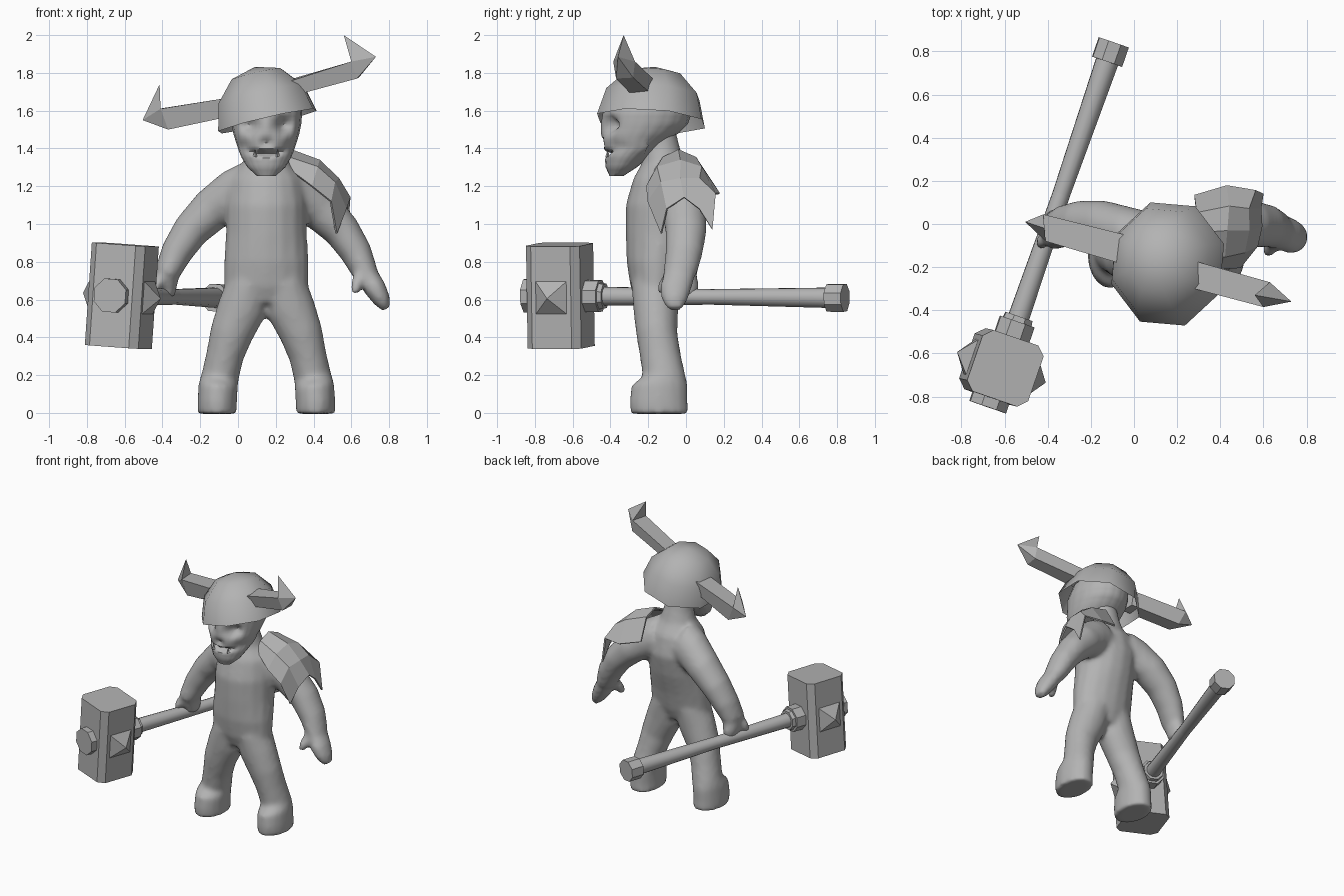
import bpy, bmesh, math
from mathutils import Vector, Matrix

if "Cube" in bpy.data.objects:
    bpy.data.objects.remove(bpy.data.objects["Cube"])

grey = bpy.data.materials.new("plain_grey")
grey.diffuse_color = (0.45, 0.45, 0.45, 1)
grey.use_nodes = True
grey.node_tree.nodes["Principled BSDF"].inputs["Base Color"].default_value = grey.diffuse_color
CX = 0.15  # body symmetry plane


def finish(name, bm, angle=None):
    """Turn a bmesh into an object; smooth below the given angle, else flat."""
    bmesh.ops.recalc_face_normals(bm, faces=bm.faces[:])
    me = bpy.data.meshes.new(name)
    bm.to_mesh(me)
    bm.free()
    me.materials.append(grey)
    if angle is not None:
        for p in me.polygons:
            p.use_smooth = True
        me.set_sharp_from_angle(angle=angle)
    ob = bpy.data.objects.new(name, me)
    bpy.context.collection.objects.link(ob)
    return ob


def tube(bm, path, sides=16, flip=False):
    """Loft ellipses along (x, y, z, radius, y_radius); flip mirrors the body side."""
    pts = [Vector((2 * CX - p[0] if flip else p[0], p[1], p[2])) for p in path]
    rings = []
    for i, p in enumerate(pts):
        t = pts[min(i + 1, len(pts) - 1)] - pts[max(i - 1, 0)]
        u = Vector((t.z, 0, -t.x)).normalized()
        ring = []
        for k in range(sides):
            a = 2 * math.pi * k / sides
            ring.append(bm.verts.new(p + u * math.cos(a) * path[i][3]
                                     + Vector((0, math.sin(a) * path[i][4], 0))))
        rings.append(ring)
    for a, b in zip(rings, rings[1:]):
        for k in range(sides):
            j = (k + 1) % sides
            bm.faces.new((a[k], a[j], b[j], b[k]))
    bm.faces.new(rings[0])
    bm.faces.new(rings[-1])


# Body: torso, neck, legs and arms blended into one skin
bm = bmesh.new()
tube(bm, [(CX, -.15, 1.52, .09, .09), (CX, -.13, 1.40, .10, .10), (CX, -.12, 1.32, .125, .115),
          (CX, -.115, 1.24, .19, .165), (CX, -.12, 1.10, .215, .20), (CX, -.135, .95, .215, .185),
          (CX, -.155, .80, .225, .16), (CX, -.16, .67, .225, .135), (CX, -.16, .58, .14, .10)])
leg = [(.06, -.16, .68, .12, .13), (.02, -.16, .55, .13, .12), (-.035, -.155, .42, .115, .11),
       (-.07, -.135, .30, .10, .11), (-.095, -.115, .19, .10, .115), (-.105, -.14, .145, .105, .15),
       (-.11, -.145, .06, .105, .155), (-.11, -.14, -.005, .105, .155)]
arm = [(.06, -.08, 1.18, .15, .14), (-.02, -.05, 1.155, .135, .13), (-.14, -.01, 1.075, .115, .12),
       (-.25, .0, .965, .098, .11), (-.325, -.01, .85, .085, .10), (-.375, -.03, .74, .068, .09)]
open_hand = [(-.37, -.03, .75, .06, .085), (-.425, -.055, .66, .06, .085),
             (-.46, -.06, .60, .048, .07), (-.485, -.06, .55, .025, .04)]
open_thumb = [(-.36, -.06, .75, .04, .05), (-.33, -.11, .68, .035, .04), (-.315, -.13, .63, .02, .025)]
grip_hand = [(-.37, -.03, .75, .06, .085), (-.375, -.01, .68, .055, .08), (-.37, .0, .61, .035, .06)]
grip_thumb = [(-.39, -.06, .74, .035, .04), (-.425, -.08, .69, .03, .035), (-.44, -.09, .64, .02, .025)]
for side in (False, True):
    tube(bm, leg, flip=side)
    tube(bm, arm, flip=side)
    for part in ((open_hand, open_thumb) if side else (grip_hand, grip_thumb)):
        tube(bm, part, flip=side)
body = finish("body", bm, math.pi)
rem = body.modifiers.new("blend", 'REMESH')
rem.mode = 'VOXEL'
rem.voxel_size = 0.016
rem.use_smooth_shade = True
smo = body.modifiers.new("soften", 'SMOOTH')
smo.factor = 0.5
smo.iterations = 8

# Head: lofted skull with sunken eyes, cheeks and mouth
rows = [(1.255, .05, -.405, -.33), (1.30, .10, -.425, -.26), (1.35, .13, -.43, -.20),
        (1.385, .145, -.435, -.16), (1.43, .16, -.445, -.11), (1.48, .175, -.45, -.04),
        (1.53, .185, -.45, .01), (1.59, .19, -.44, .03), (1.68, .17, -.39, .02)]
bm = bmesh.new()
tube(bm, [(CX, (a + b) / 2, z, hx, (b - a) / 2) for z, hx, a, b in rows], sides=20)
bmesh.ops.subdivide_edges(bm, edges=bm.edges[:], cuts=2, use_grid_fill=True)
for v in bm.verts:
    x, z = abs(v.co.x - CX), v.co.z
    if v.co.y < -.22:
        eye = math.exp(-((x - .09) / .04) ** 2 - ((z - 1.525) / .04) ** 2)
        cheek = math.exp(-((x - .13) / .04) ** 2 - ((z - 1.41) / .035) ** 2)
        mouth = math.exp(-(x / .085) ** 4 - ((z - 1.37 - x * .15) / .012) ** 2)
        nose = math.exp(-(x / .03) ** 2 - ((z - 1.43) / .02) ** 2)
        v.co.y += .07 * eye + .025 * cheek + .05 * mouth + .025 * nose
finish("head", bm, math.radians(50))

# Fangs at the corners of the mouth
bm = bmesh.new()
for x in (-.06, .06):
    bmesh.ops.create_cone(bm, segments=4, radius1=.012, radius2=0, depth=.04,
                          matrix=Matrix.Translation((CX + x, -.415, 1.375)))
finish("fangs", bm)

# Helmet: tilted eight-sided open dome
bm = bmesh.new()
tilt = Matrix.Translation((.155, -.185, 1.55)) @ Matrix.Rotation(math.radians(-13), 4, 'Y') \
    @ Matrix.Rotation(math.radians(-4), 4, 'X')
rings = []
for r, h in ((.295, -.005), (.255, .14), (.15, .25)):
    rings.append([bm.verts.new(tilt @ Vector((r * .95 * math.cos(a), r * 1.02 * math.sin(a), h)))
                  for a in [math.radians(45 * k + 18) for k in range(8)]])
top = bm.verts.new(tilt @ Vector((0, 0, .29)))
for k in range(8):
    j = (k + 1) % 8
    for a, b in zip(rings, rings[1:]):
        bm.faces.new((a[k], a[j], b[j], b[k]))
    bm.faces.new((rings[2][k], rings[2][j], top))
finish("helmet", bm, math.radians(60))


def horn(name, base, bend, outer, tip):
    """Four-sided shaft (two top, two bottom corners) with a hooked point."""
    bm = bmesh.new()
    a = [bm.verts.new(p) for p in base]
    b = [bm.verts.new(p) for p in bend]
    o, t = bm.verts.new(outer), bm.verts.new(tip)
    for k in range(4):
        j = (k + 1) % 4
        bm.faces.new((a[k], a[j], b[j], b[k]))
    bm.faces.new(a)
    for f in ((b[2], b[3], o), (b[1], b[2], o), (b[3], b[0], o), (b[0], b[1], t), (b[1], o, t), (o, b[0], t)):
        bm.faces.new(f)
    finish(name, bm)


horn("left_horn",
     [(.24, -.16, 1.755), (.24, -.29, 1.745), (.24, -.27, 1.665), (.24, -.17, 1.675)],
     [(.63, -.27, 1.86), (.60, -.385, 1.86), (.63, -.37, 1.77), (.64, -.28, 1.775)],
     (.73, -.36, 1.885), (.56, -.33, 2.0))
horn("right_horn",
     [(-.04, -.05, 1.67), (-.04, -.19, 1.67), (-.04, -.17, 1.57), (-.04, -.07, 1.57)],
     [(-.42, .045, 1.61), (-.41, -.08, 1.61), (-.37, -.07, 1.50), (-.37, .03, 1.50)],
     (-.505, .01, 1.55), (-.415, -.02, 1.74))

# Torn shoulder guard: a coarse draped sheet, inner edge to ragged rim
rows = [
    [(.27, -.16, 1.29), (.27, -.12, 1.35), (.28, -.04, 1.39), (.29, .05, 1.35), (.28, .13, 1.20)],
    [(.39, -.205, 1.20), (.42, -.15, 1.30), (.43, -.03, 1.335), (.44, .08, 1.30), (.43, .175, 1.16)],
    [(.49, -.20, 1.12), (.51, -.13, 1.22), (.53, -.03, 1.24), (.53, .07, 1.24), (.56, .155, 1.16)],
    [(.52, -.13, .95), (.57, -.10, 1.08), (.59, -.01, 1.14), (.585, .07, 1.08), (.595, .14, .97)]]
bm = bmesh.new()
grid = [[bm.verts.new(p) for p in row] for row in rows]
for a, b in zip(grid, grid[1:]):
    for k in range(4):
        bm.faces.new((a[k], a[k + 1], b[k + 1], b[k]))
guard = finish("shoulder_guard", bm)
sol = guard.modifiers.new("thickness", 'SOLIDIFY')
sol.thickness = 0.012
sol.offset = 0

# Hammer frame: local y runs along the handle, z is up the head
frame = Matrix.Translation((-.615, -.665, .62)) @ Matrix.Rotation(math.radians(-19.1), 4, 'Z') \
    @ Matrix.Rotation(math.radians(4), 4, 'Y') @ Matrix.Rotation(math.radians(-.4), 4, 'X')


def rod(name, y0, y1, r0, r1, sides):
    bm = bmesh.new()
    bmesh.ops.create_cone(bm, cap_ends=True, segments=sides, radius1=r0, radius2=r1, depth=y1 - y0,
                          matrix=frame @ Matrix.Translation((0, (y0 + y1) / 2, 0))
                          @ Matrix.Rotation(-math.pi / 2, 4, 'X') @ Matrix.Rotation(math.pi / sides, 4, 'Z'))
    finish(name, bm, math.radians(40))


rod("handle_front", .14, .85, .052, .042, 12)
rod("handle_rear", .85, 1.51, .042, .055, 12)
rod("butt_cap", 1.50, 1.595, .078, .078, 8)
rod("collar", .13, .225, .09, .09, 8)
rod("collar_ring", .22, .25, .075, .07, 8)
rod("front_boss", -.195, -.14, .095, .095, 8)

# Hammer head: chamfered block
bm = bmesh.new()
h, c = .15, .11
outline = [(h, -c), (h, c), (c, h), (-c, h), (-h, c), (-h, -c), (-c, -h), (c, -h)]
face = bm.faces.new([bm.verts.new(frame @ Vector((x, y, -.272))) for x, y in outline])
ext = bmesh.ops.extrude_face_region(bm, geom=[face])
up = frame.to_3x3() @ Vector((0, 0, .544))
bmesh.ops.translate(bm, vec=up, verts=[g for g in ext["geom"] if isinstance(g, bmesh.types.BMVert)])
finish("hammer_head", bm)

# Pyramid studs on both sides of the head
for name, s in (("left_stud", 1), ("right_stud", -1)):
    bm = bmesh.new()
    bmesh.ops.create_cone(bm, cap_ends=True, segments=4, radius1=.125, radius2=0, depth=.07,
                          matrix=frame @ Matrix.Translation((s * .183, 0, 0))
                          @ Matrix.Rotation(s * math.pi / 2, 4, 'Y') @ Matrix.Rotation(math.pi / 4, 4, 'Z'))
    finish(name, bm)
